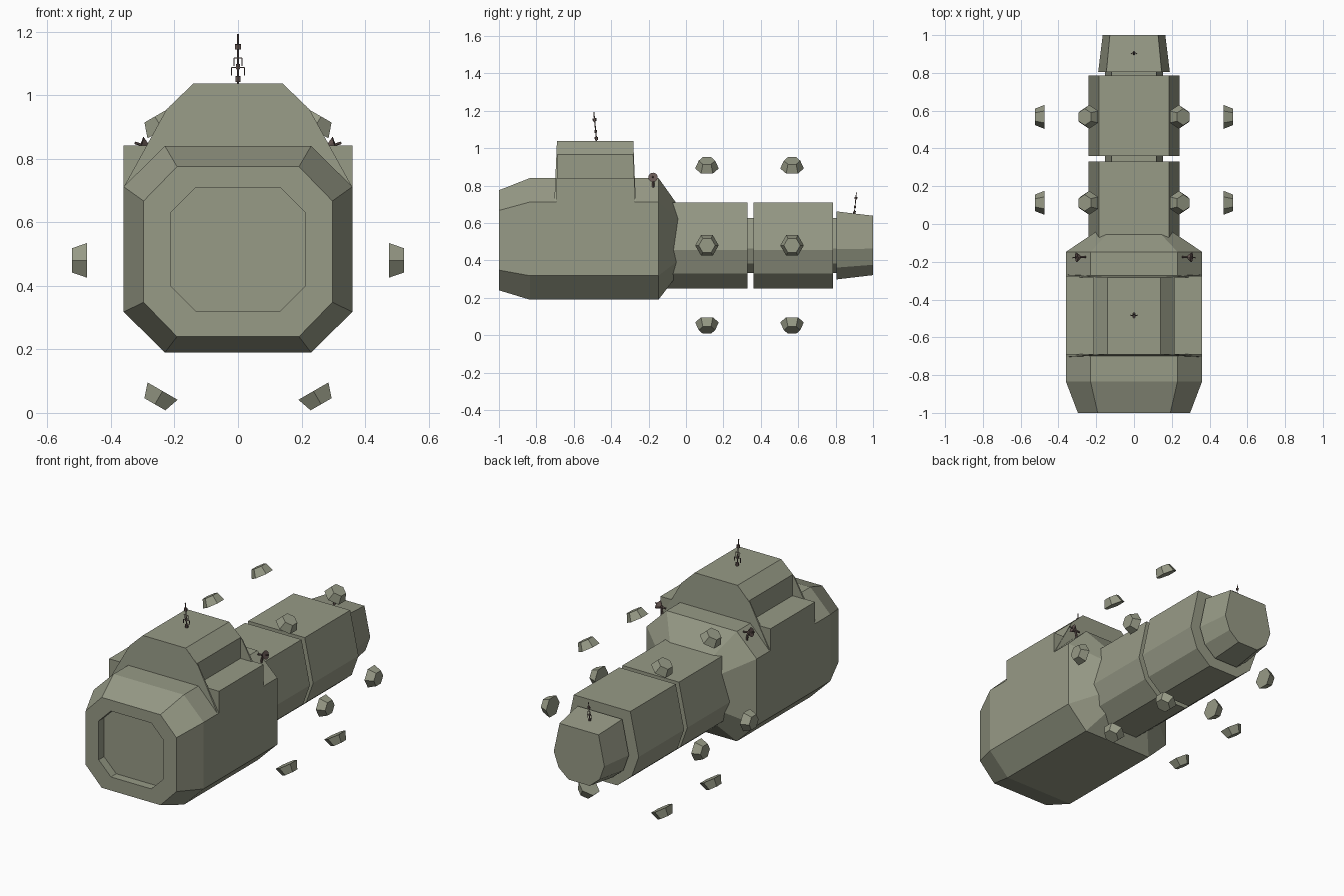
import bpy, bmesh, math
from mathutils import Matrix, Vector

if "Cube" in bpy.data.objects:
    bpy.data.objects.remove(bpy.data.objects["Cube"])


def material(name, rgb):
    m = bpy.data.materials.new(name)
    m.diffuse_color = (*rgb, 1)
    m.use_nodes = True
    m.node_tree.nodes["Principled BSDF"].inputs["Base Color"].default_value = m.diffuse_color
    return m


HULL = material("grey_green_hull", (0.31, 0.325, 0.24))
DARK = material("dark_brown_metal", (0.14, 0.10, 0.09))


def finish(name, bm, mat):
    bmesh.ops.recalc_face_normals(bm, faces=bm.faces)
    me = bpy.data.meshes.new(name)
    bm.to_mesh(me)
    bm.free()
    me.materials.append(mat)
    ob = bpy.data.objects.new(name, me)
    bpy.context.collection.objects.link(ob)
    return ob


def loft(name, sections, mat=HULL):
    """Skin a list of equal-length rings of 3D points and cap both ends."""
    bm = bmesh.new()
    rings = [[bm.verts.new(p) for p in s] for s in sections]
    n = len(rings[0])
    for a, b in zip(rings, rings[1:]):
        for i in range(n):
            j = (i + 1) % n
            bm.faces.new((a[i], a[j], b[j], b[i]))
    bm.faces.new(rings[0])
    bm.faces.new(rings[-1])
    return finish(name, bm, mat)


def mirrored(half):
    """Close a right-hand half profile by reflecting it in x."""
    return half + [(-x, z) for x, z in reversed(half)]


def ring(y, profile):
    return [(x, y, z) for x, z in profile]


def octagon(y, hx, z0, z1, cx, cz):
    return ring(y, mirrored([(hx - cx, z1), (hx, z1 - cz), (hx, z0 + cz), (hx - cx, z0)]))


def rod(bm, a, b, r, r2=None, sides=6):
    """Add a tapered rod between two points."""
    a, b = Vector(a), Vector(b)
    d = b - a
    mat = Matrix.Translation((a + b) / 2) @ d.to_track_quat('Z', 'Y').to_matrix().to_4x4()
    bmesh.ops.create_cone(bm, cap_ends=True, segments=sides, radius1=r,
                          radius2=r if r2 is None else r2, depth=d.length, matrix=mat)


# Main hull with a recessed octagonal front and a tapered rear
loft("main_hull", [
    octagon(-0.95, 0.212, 0.32, 0.71, 0.08, 0.08),
    octagon(-1.0, 0.212, 0.32, 0.71, 0.08, 0.08),
    octagon(-1.0, 0.297, 0.24, 0.775, 0.105, 0.108),
    octagon(-0.835, 0.36, 0.19, 0.84, 0.13, 0.128),
    octagon(-0.147, 0.36, 0.19, 0.84, 0.13, 0.128),
    octagon(-0.04, 0.2, 0.33, 0.69, 0.07, 0.07),
])

# Shoulder block and chamfered tower
block = mirrored([(0.36, 0.841), (0.36, 0.6)])
loft("shoulder_block", [ring(-0.692, block), ring(-0.275, block)])
tower = mirrored([(0.14, 1.037), (0.215, 0.965), (0.215, 0.8)])
loft("tower", [ring(-0.69, tower), ring(-0.282, tower)])

# Thin wedge plates closing the tower at front and back
plate = mirrored([(0.14, 1.037), (0.225, 0.955), (0.36, 0.71), (0.36, 0.62)])
for name, y, out in (("front_wedge", -0.688, -1), ("back_wedge", -0.284, 1)):
    slope = [(x, y + out * (0.002 + 0.018 * (1.037 - z) / 0.417), z) for x, z in plate]
    loft(name, [ring(y, plate), slope])

# Rear body sections, connectors and tail
body = mirrored([(0.185, 0.71), (0.24, 0.455), (0.195, 0.33), (0.10, 0.25)])


def scaled(s, cz=0.48):
    return [(x * s, cz + (z - 0.48) * s) for x, z in body]


loft("body_front", [ring(-0.2, body), ring(0.33, body)])
loft("body_rear", [ring(0.36, body), ring(0.785, body)])
loft("connector_front", [ring(0.32, scaled(0.64)), ring(0.37, scaled(0.64))])
loft("connector_rear", [ring(0.77, scaled(0.64)), ring(0.81, scaled(0.64))])
loft("tail", [ring(0.805, scaled(0.79)), ring(1.0, scaled(0.69))])

# Two rings of six floating pods
for y in (0.112, 0.567):
    for k in range(6):
        a = math.radians(60 * k)
        out = Vector((math.cos(a), 0, math.sin(a)))
        side = Vector((-math.sin(a), 0, math.cos(a)))
        mid = Vector((0, y, 0.48))

        def hexagon(dist, r):
            return [mid + out * dist + side * r * math.sin(t) + Vector((0, r * math.cos(t), 0))
                    for t in [math.pi / 3 * i for i in range(6)]]
        loft("pod", [hexagon(0.475, 0.063), hexagon(0.523, 0.044)])


# Masts with cross arms and prongs
def mast(name, y, z, s):
    def p(x, h):
        return (x * s, y - 0.1 * h * s, z + h * s)
    bm = bmesh.new()
    rod(bm, p(0, -0.01), p(0, 0.15), 0.003 * s)
    rod(bm, p(0, 0.0), p(0, 0.018), 0.009 * s)
    rod(bm, p(0, 0.04), p(0, 0.055), 0.007 * s)
    rod(bm, p(0, 0.102), p(0, 0.118), 0.010 * s)
    for h, w in ((0.045, 0.02), (0.075, 0.013)):
        rod(bm, p(-w, h), p(w, h), 0.002 * s)
        for sx in (-w, w):
            rod(bm, p(sx, h - 0.025), p(sx, h), 0.002 * s)
    return finish(name, bm, DARK)


mast("tower_mast", -0.478, 1.042, 1.0)
tail_mast = mast("tail_mast", 0.9, 0.65, 0.75)
tail_mast.data.transform(Matrix.Translation((0, 1.8, 0)) @ Matrix.Scale(-1, 4, (0, 1, 0)))
tail_mast.data.flip_normals()

# Small dish antennas on the rear shoulders
for sx in (-1, 1):
    bm = bmesh.new()
    foot = Vector((sx * 0.275, -0.175, 0.79))
    head = Vector((sx * 0.285, -0.175, 0.838))
    tip = Vector((sx * 0.325, -0.178, 0.85))
    rod(bm, foot, head, 0.007)
    rod(bm, head, head + (tip - head) * 0.5, 0.010, 0.026, 10)
    rod(bm, head, tip, 0.004)
    rod(bm, head - Vector((sx * 0.03, 0, 0.003)), head, 0.006)
    finish("dish_antenna", bm, DARK)
